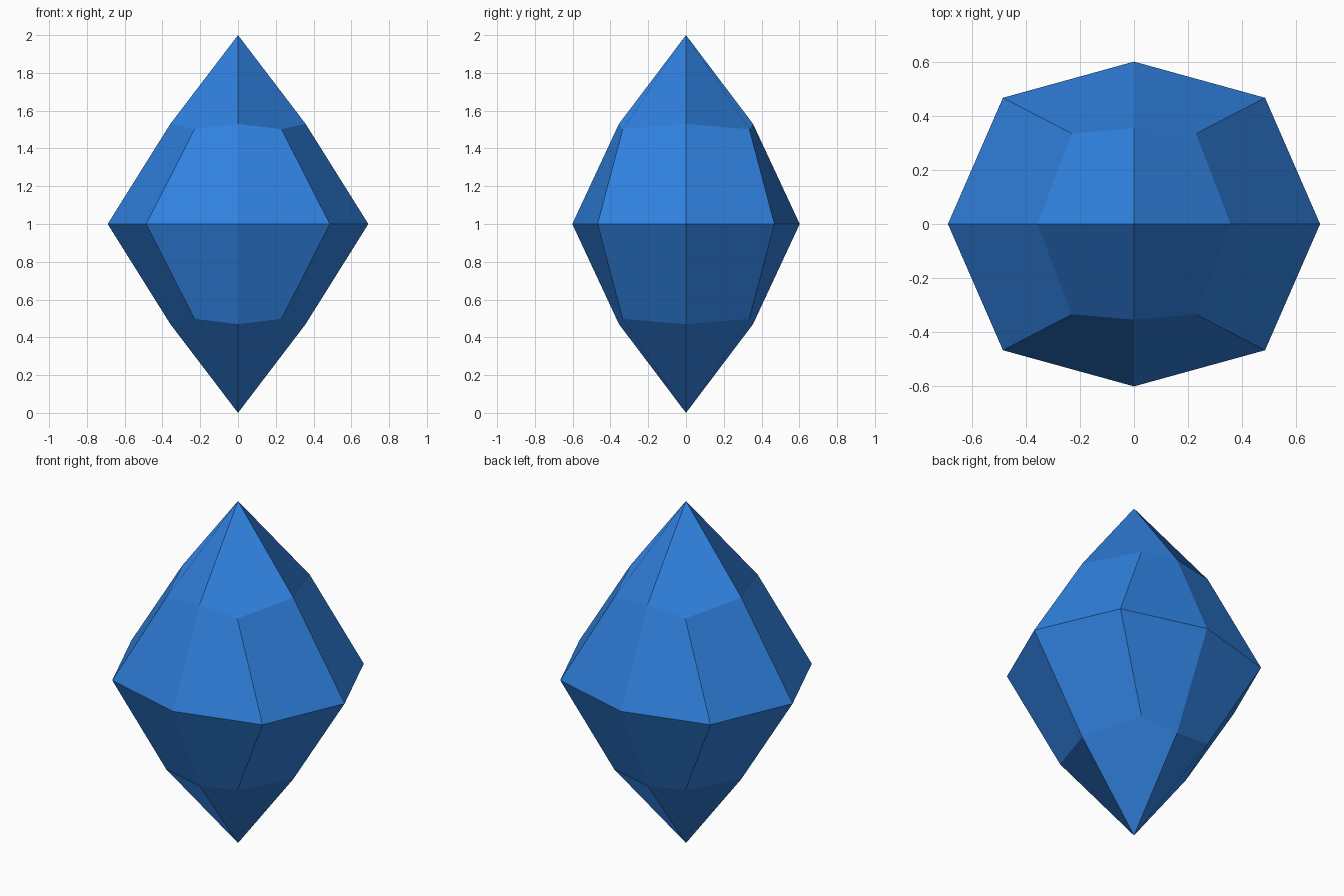
import bpy

if "Cube" in bpy.data.objects:
    bpy.data.objects.remove(bpy.data.objects["Cube"])

# One blue for the whole gem
blue = bpy.data.materials.new("gem_blue")
blue.diffuse_color = (0.03, 0.22, 0.74, 1)
blue.use_nodes = True
blue.node_tree.nodes["Principled BSDF"].inputs["Base Color"].default_value = blue.diffuse_color

# One octant, relative to the gem's centre
apex = (0, 0, 1)
ridge_x, ridge_y = (0.358, 0, 0.53), (0, 0.355, 0.53)
shoulder = (0.23, 0.335, 0.502)
girdle_x, girdle_xy, girdle_y = (0.69, 0, 0), (0.486, 0.468, 0), (0, 0.602, 0)
verts = [apex, ridge_x, shoulder, ridge_y, girdle_x, girdle_xy, girdle_y]

# Crown facet and the two side facets
faces = [(0, 1, 2, 3), (2, 1, 4, 5), (2, 5, 6, 3)]

mesh = bpy.data.meshes.new("gem")
mesh.from_pydata(verts, [], faces)
mesh.materials.append(blue)
gem = bpy.data.objects.new("gem", mesh)
gem.location.z = 1
bpy.context.collection.objects.link(gem)

# Mirror to all eight octants
mirror = gem.modifiers.new("mirror", 'MIRROR')
mirror.use_axis = (True, True, True)
mirror.use_clip = True
